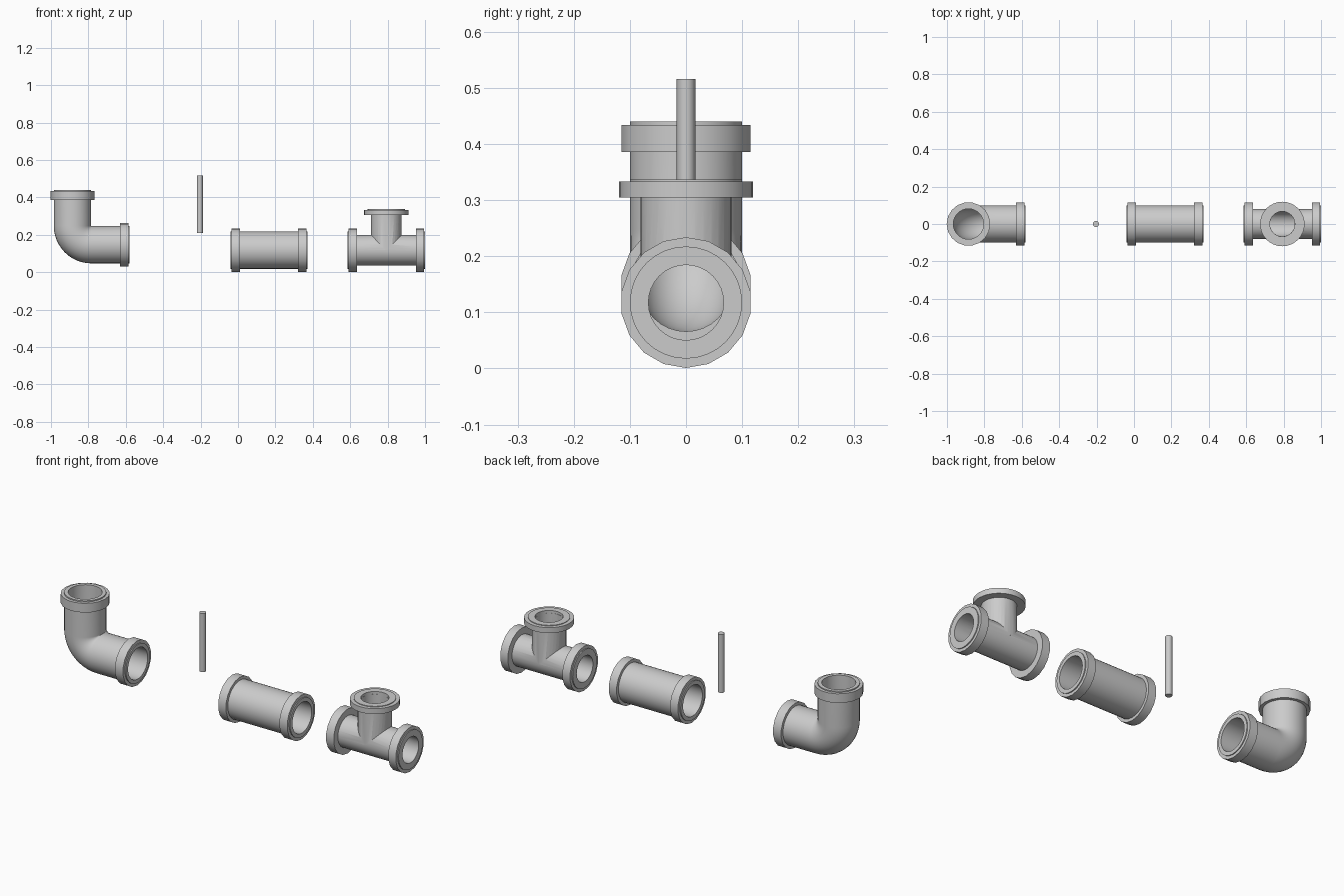
import bpy, bmesh
from math import pi, sin, cos, radians
from mathutils import Matrix, Vector

if "Cube" in bpy.data.objects:
    bpy.data.objects.remove(bpy.data.objects["Cube"])

TO_X = Matrix.Rotation(pi / 2, 4, 'Y')      # turns the lathe axis from z to x
UP = Matrix.Identity(4)


def skin(name, rings, loop=True):
    """Bridge a list of vertex rings; loop joins last to first, otherwise cap."""
    bm = bmesh.new()
    vs = [[bm.verts.new(p) for p in r] for r in rings]
    n = len(vs[0])
    for k in range(len(vs) if loop else len(vs) - 1):
        a, b = vs[k], vs[(k + 1) % len(vs)]
        for i in range(n):
            j = (i + 1) % n
            bm.faces.new((a[i], a[j], b[j], b[i]))
    if not loop:
        bm.faces.new(vs[0])
        bm.faces.new(vs[-1])
    bmesh.ops.recalc_face_normals(bm, faces=bm.faces)
    me = bpy.data.meshes.new(name)
    bm.to_mesh(me)
    bm.free()
    ob = bpy.data.objects.new(name, me)
    bpy.context.collection.objects.link(ob)
    return ob


def smooth(ob):
    bpy.ops.object.select_all(action='DESELECT')
    bpy.context.view_layer.objects.active = ob
    ob.select_set(True)
    bpy.ops.object.shade_smooth_by_angle(angle=radians(30))


def circle(r, z, m, n):
    return [m @ Vector((r * cos(2 * pi * i / n), r * sin(2 * pi * i / n), z)) for i in range(n)]


def ring(name, origin, axis, r_in, r_out, a, b, n=32):
    """Hollow ring from a to b along the axis."""
    m = Matrix.Translation(origin) @ axis
    prof = [(r_in, a), (r_out, a), (r_out, b), (r_in, b)]
    ob = skin(name, [circle(r, z, m, n) for r, z in prof])
    smooth(ob)
    return ob


def rod(name, origin, axis, r, a, b, n=32):
    m = Matrix.Translation(origin) @ axis
    return skin(name, [circle(r, a, m, n), circle(r, b, m, n)], loop=False)


def boolean(ob, tool, op):
    mod = ob.modifiers.new(op, 'BOOLEAN')
    mod.operation, mod.object, mod.solver = op, tool, 'EXACT'
    bpy.context.view_layer.objects.active = ob
    bpy.ops.object.modifier_apply(modifier=mod.name)
    bpy.data.objects.remove(tool)


# Elbow: hollow pipe swept round a quarter bend
R = 0.101
px, pz = -0.885 + R, 0.147 + R
path = [(Vector((-0.885, 0, 0.44)), 0)]
path += [(Vector((px - R * cos(t), 0, pz - R * sin(t))), t)
         for t in (pi / 2 * k / 12 for k in range(13))]
path += [(Vector((-0.58, 0, 0.147)), pi / 2)]


def bend_ring(c, t, r, n=32):
    side = Vector((cos(t), 0, sin(t)))
    return [c + side * r * cos(2 * pi * i / n) + Vector((0, r * sin(2 * pi * i / n), 0))
            for i in range(n)]


smooth(skin("elbow_pipe", [bend_ring(c, t, 0.1) for c, t in path]
            + [bend_ring(c, t, 0.081) for c, t in reversed(path)]))
ring("elbow_top_collar", (-0.885, 0, 0), UP, 0.09, 0.1165, 0.386, 0.434, 18)
ring("elbow_side_collar", (0, 0, 0.147), TO_X, 0.09, 0.1165, -0.632, -0.585, 18)

# Loose pin
smooth(rod("pin", (-0.204, 0, 0), UP, 0.0165, 0.21, 0.516, 16))

# Straight coupling with a collar at each end
C = (0.166, 0, 0.1175)
ring("coupling_pipe", C, TO_X, 0.08, 0.1, -0.205, 0.205)
for s, side in ((-1, "left"), (1, "right")):
    ring(f"coupling_{side}_collar", C, TO_X, 0.09, 0.1165, s * 0.155, s * 0.2, 18)

# Tee: two merged pipes with crossing bores
T = (0.793, 0, 0.1175)
tee = rod("tee_pipe", T, TO_X, 0.081, -0.18, 0.18)
boolean(tee, rod("branch", T, UP, 0.0815, 0, 0.205), 'UNION')
boolean(tee, rod("main_bore", T, TO_X, 0.067, -0.3, 0.3), 'DIFFERENCE')
boolean(tee, rod("branch_bore", T, UP, 0.0665, 0, 0.3), 'DIFFERENCE')
smooth(tee)

# Tee flanges and raised lips
for s, side in ((-1, "left"), (1, "right")):
    ring(f"tee_{side}_collar", T, TO_X, 0.074, 0.1165, s * 0.158, s * 0.202, 18)
    ring(f"tee_{side}_lip", T, TO_X, 0.067, 0.1, s * 0.178, s * 0.207)
ring("tee_top_flange", T, UP, 0.074, 0.119, 0.187, 0.2155)
ring("tee_top_lip", T, UP, 0.067, 0.1, 0.2, 0.219)
